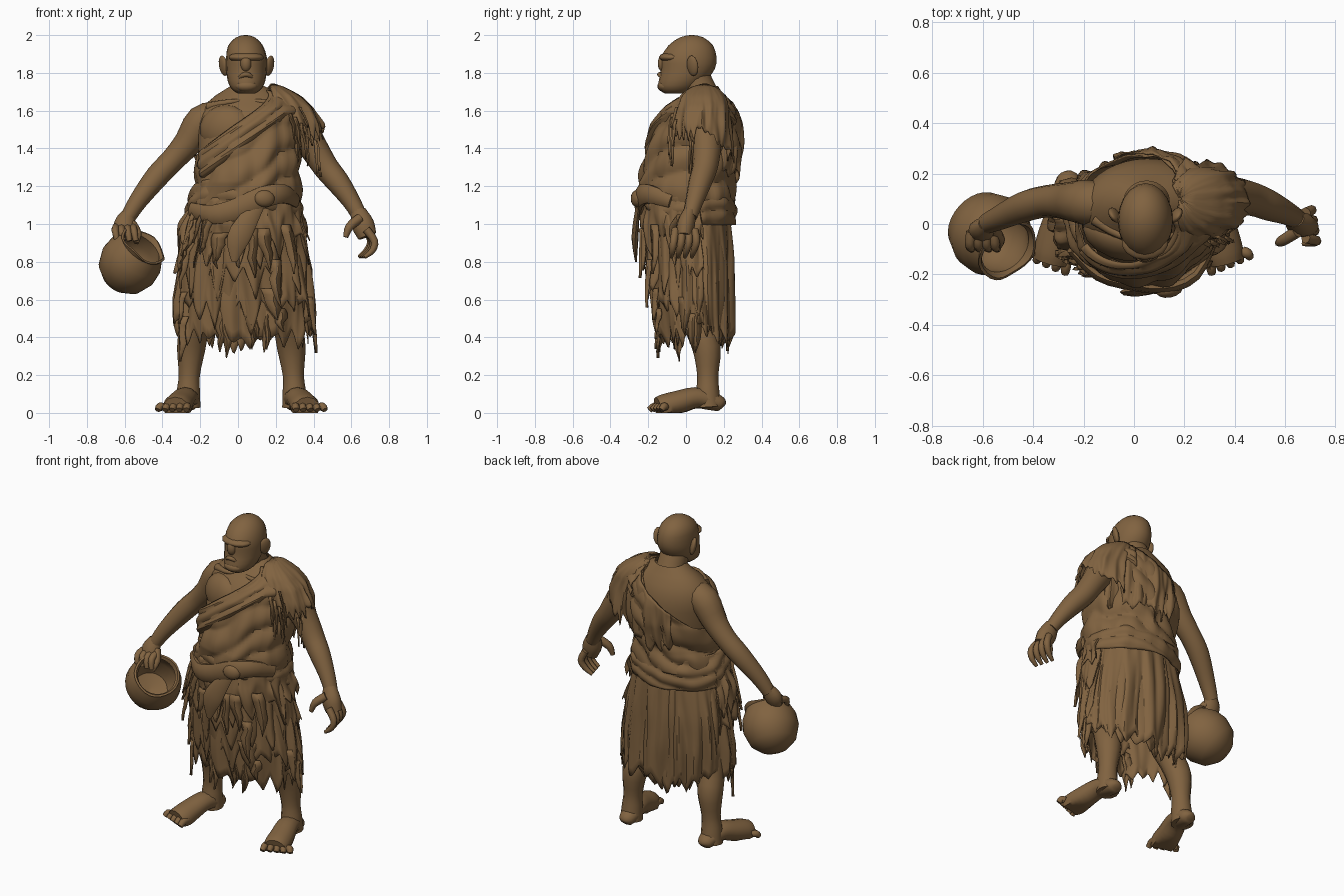
import bpy, bmesh, math, random
from math import sin, cos, pi, tau, radians
from mathutils import Vector, noise

random.seed(4)
cube = bpy.data.objects.get("Cube")
if cube:
    bpy.data.objects.remove(cube)

brown = bpy.data.materials.new("weathered brown")
brown.use_nodes = True
tone = (0.22, 0.125, 0.052, 1)
brown.diffuse_color = tone
bsdf = brown.node_tree.nodes["Principled BSDF"]
bsdf.inputs["Base Color"].default_value = tone
bsdf.inputs["Roughness"].default_value = 0.9


def finish(name, bm, angle=35, thick=0):
    bmesh.ops.recalc_face_normals(bm, faces=bm.faces)
    mesh = bpy.data.meshes.new(name)
    bm.to_mesh(mesh)
    bm.free()
    mesh.materials.append(brown)
    ob = bpy.data.objects.new(name, mesh)
    bpy.context.collection.objects.link(ob)
    bpy.ops.object.select_all(action='DESELECT')
    ob.select_set(True)
    bpy.context.view_layer.objects.active = ob
    bpy.ops.object.shade_smooth_by_angle(angle=radians(angle))
    if thick:
        mod = ob.modifiers.new("cloth thickness", 'SOLIDIFY')
        mod.thickness = thick
    return ob


def skin(bm, rows, wrap=True, caps=False):
    """Join rows of points with quads."""
    grid = [[bm.verts.new(p) for p in row] for row in rows]
    n = len(grid[0])
    for a, b in zip(grid, grid[1:]):
        for i in range(n if wrap else n - 1):
            j = (i + 1) % n
            bm.faces.new((a[i], a[j], b[j], b[i]))
    if caps:
        bm.faces.new(grid[0])
        bm.faces.new(grid[-1])


def spline(pts, steps):
    """Smooth curve through tuples of any length."""
    out = []
    for i in range(len(pts) - 1):
        quad = [pts[max(0, min(len(pts) - 1, i + k))] for k in (-1, 0, 1, 2)]
        for s in range(steps):
            t = s / steps
            out.append([b + t / 2 * (c - a + t * (2*a - 5*b + 4*c - d + t * (3*(b - c) + d - a)))
                        for a, b, c, d in zip(*quad)])
    return out + [list(pts[-1])]


def tube(bm, pts, ref='Y', flat=1, sides=12, steps=3):
    """Tapered limb through (x, y, z, radius) points."""
    path = spline(pts, steps)
    up = Vector((0, ref == 'Y', ref == 'Z'))
    rows = []
    for i, p in enumerate(path):
        d = Vector(path[min(i + 1, len(path) - 1)][:3]) - Vector(path[max(i - 1, 0)][:3])
        side = d.cross(up).normalized()
        high = side.cross(d).normalized()
        rows.append([Vector(p[:3]) + p[3] * (side * cos(tau * k / sides) + high * flat * sin(tau * k / sides))
                     for k in range(sides)])
    for row in rows:
        for v in row:
            v.z = max(v.z, 0)
    skin(bm, rows, caps=True)


def limb(name, *paths, **kw):
    bm = bmesh.new()
    for pts in paths:
        tube(bm, pts, **kw)
    return finish(name, bm, 50)


def blob(name, loc, size, tilt=0):
    bm = bmesh.new()
    bmesh.ops.create_uvsphere(bm, u_segments=14, v_segments=9, radius=1)
    ob = finish(name, bm, 60)
    ob.location, ob.scale, ob.rotation_euler.z = loc, size, tilt
    return ob


def section(rings, z):
    """Ellipse (z, cx, cy, rx, ry) at a height."""
    if z >= rings[0][0]:
        return rings[0]
    for a, b in zip(rings, rings[1:]):
        if z >= b[0]:
            f = (a[0] - z) / (a[0] - b[0])
            return [p + f * (q - p) for p, q in zip(a, b)]
    return rings[-1]


def on_body(rings, a, z, off=0):
    _, cx, cy, rx, ry = section(rings, z)
    return Vector((cx + (rx + off) * cos(a), cy + (ry + off) * sin(a), z))


def shell(name, rings, top, bot, fold, span=(0, 360), cols=160, rows=14, thick=0.006):
    """Cloth lying on a body between two edges given by angle."""
    full = span == (0, 360)
    angles = [radians(span[0] + (span[1] - span[0]) * i / (cols if full else cols - 1)) for i in range(cols)]
    grid = [[on_body(rings, a, top(a) + (bot(a) - top(a)) * r / rows, fold(a, r / rows)) for a in angles]
            for r in range(rows + 1)]
    bm = bmesh.new()
    skin(bm, grid, wrap=full)
    return finish(name, bm, 32, thick)


def ragged(base, depth, teeth=18):
    """Torn hem: random pointed teeth below a base height."""
    size = [random.uniform(0.1, 1) for _ in range(teeth)]
    def hem(a):
        u = (a / tau * teeth + .25 * sin(3 * a)) % teeth
        return base(a) - depth * size[int(u)] * (1 - abs(2 * (u % 1) - 1))
    return hem


def crumple(a, t, k, seed):
    return noise.noise(Vector((k * cos(a), k * sin(a), 1.6 * t + seed)))


def pleats(off, amp, k):
    """Irregular hanging folds, k sets how narrow they are."""
    seed = random.uniform(0, 50)
    return lambda a, t: off + amp * (0.4 + t) * (2 * crumple(a, t, k, seed) + .7 * crumple(a, t, 2 * k, seed))


# Torso, neck and head
TORSO = [(1.73, .05, .09, .09, .08), (1.68, .06, .09, .18, .11), (1.62, .055, .075, .245, .165),
         (1.53, .05, .06, .265, .2), (1.4, .05, .04, .26, .22), (1.22, .045, .0, .25, .225),
         (1.05, .035, .01, .265, .22)]
level = lambda z: (lambda a: z)
shell("torso", TORSO, level(1.73), level(1.05), lambda a, t: 0.006 * sin(2 * a) * t, cols=40, thick=0)
limb("neck", [(.05, .1, 1.6, .12), (.048, .08, 1.69, .09), (.045, .04, 1.78, .085)], sides=16)

HEAD = [(2.0, .04, .03, .008, .01), (1.988, .04, .03, .05, .062), (1.945, .04, .025, .092, .118),
        (1.88, .045, .015, .108, .147), (1.82, .045, .01, .108, .142), (1.76, .045, -.018, .1, .126),
        (1.715, .045, -.045, .08, .1), (1.69, .045, -.05, .045, .06)]
bm = bmesh.new()
skin(bm, [[on_body([r], tau * k / 20, r[0]) for k in range(20)] for r in spline(HEAD, 2)], caps=True)
finish("head", bm, 50)
blob("nose", (.042, -.12, 1.85), (.03, .03, .045))
blob("brow", (.043, -.07, 1.882), (.095, .073, .03))
blob("muzzle", (.043, -.095, 1.775), (.06, .045, .035))
limb("moustache", [(-.0, -.115, 1.765, .007), (.02, -.133, 1.785, .012), (.042, -.14, 1.792, .013),
                   (.064, -.133, 1.785, .012), (.085, -.115, 1.765, .007)], ref='Z', sides=8)
blob("chin", (.045, -.11, 1.73), (.06, .042, .032))
for side, word in ((-1, "right"), (1, "left")):
    ear = blob(word + "_ear", (.045 + side * .122, .035, 1.838), (.018, .034, .055), side * -.6)
    ear.rotation_euler.y = side * .2
    limb(word + "_collarbone", [(.045 + side * .03, -.035, 1.65, .012), (.045 + side * .1, -.045, 1.645, .014),
                                (.045 + side * .2, .02, 1.62, .025)], ref='Z', sides=8)
blob("right_chest", (-.06, -.05, 1.5), (.15, .09, .13), -.35)

# Arms, hands and fingers
limb("right_arm", [(-.1, .08, 1.57, .08), (-.19, .085, 1.54, .09), (-.265, .09, 1.43, .075),
                   (-.345, .09, 1.34, .064), (-.43, .07, 1.25, .062), (-.53, .025, 1.12, .049), (-.585, .0, 1.03, .04)])
limb("right_hand", [(-.58, .0, 1.05, .04), (-.6, -.02, 1.0, .056), (-.6, -.04, .95, .05)], flat=.75)
limb("right_fingers", *[[(-.645 + .03 * i, -.03, .985, .02), (-.65 + .033 * i, -.085, .965, .02),
                         (-.64 + .033 * i, -.1, .91, .014)] for i in range(4)], ref='Z', sides=8)
limb("right_thumb", [(-.56, -.02, 1.0, .024), (-.53, -.06, .95, .02), (-.54, -.09, .9, .014)], sides=8)
limb("left_arm", [(.22, .09, 1.59, .085), (.31, .1, 1.53, .095), (.395, .11, 1.41, .077),
                  (.465, .1, 1.3, .068), (.53, .075, 1.22, .062), (.6, .045, 1.12, .048), (.645, .02, 1.04, .04)])
limb("left_hand", [(.635, .02, 1.07, .041), (.66, .0, 1.0, .06), (.685, -.01, .935, .05)], flat=.8)
limb("left_fingers", *[[(.68, -.055 + .033 * i, .97, .022), (.722 - .006 * i, -.065 + .04 * i, .91, .02),
                        (.712 - .01 * i, -.072 + .038 * i, .86, .017), (.67 - .01 * i, -.078 + .036 * i, .825, .01)]
                       for i in range(4)], sides=8)
limb("left_thumb", [(.645, -.03, 1.03, .026), (.59, -.065, .985, .023), (.57, -.075, .93, .013)], sides=8)

# Legs and feet
for s, word, shift in ((1, "left", .015), (-1, "right", .02)):
    X = lambda x: s * x + shift
    limb(word + "_leg", [(X(.17), .03, .85, .13), (X(.22), .04, .6, .105), (X(.25), .07, .46, .08),
                         (X(.268), .11, .34, .075), (X(.278), .115, .2, .056), (X(.283), .115, .11, .062),
                         (X(.285), .12, .03, .066)])
    limb(word + "_foot", [(X(.28), .2, .035, .02), (X(.28), .185, .045, .045), (X(.283), .13, .065, .06),
                          (X(.3), .05, .08, .066), (X(.325), -.04, .055, .074), (X(.34), -.11, .034, .078),
                          (X(.35), -.15, .025, .07)], ref='Z', flat=.85)
    limb(word + "_toes", *[[(X(.285 + .033 * i), -.11, .03, .021), (X(.29 + .036 * i), -.165 + .012 * i, .034, .021),
                            (X(.293 + .038 * i), -.195 + .016 * i, .015, .016)] for i in range(5)], ref='Z', sides=8)

# Diagonal drape with folds that follow its upper edge
slant = lambda a: min(1.7, 1.37 + (.05 + .28 * cos(a) + .22) * .72)
def diagonal_fold(a, t):
    depth = t * (slant(a) - 1.1)
    return .014 + .02 * abs(sin(20 * depth + 1.5 * crumple(a, t, 1.5, 3))) + .02 * crumple(a, t, 4, 7)
shell("chest_drape", TORSO, slant, level(1.1), diagonal_fold, cols=90, rows=40)
shell("shoulder_band", TORSO, lambda a: slant(a) + .01, lambda a: slant(a) - .15,
      lambda a, t: .036 + .014 * abs(sin(8 * t + a)) - .03 * abs(2 * t - 1) ** 4, (-150, 60), cols=60)

# Ragged cape over the left shoulder, with a long fall at the back
CAPE = [(1.745, .18, .1, .008, .008), (1.725, .19, .095, .06, .07), (1.68, .225, .09, .11, .12),
        (1.62, .26, .09, .14, .14), (1.53, .29, .085, .15, .145), (1.4, .305, .09, .155, .145), (1.2, .29, .1, .16, .15)]
cape_hem = ragged(lambda a: 1.52 - .13 * max(0, sin(a)) - .03 * max(0, -sin(a)), .08, 26)
shell("shoulder_cape", CAPE, level(1.745), cape_hem, lambda a, t: .035 * t * crumple(a, t, 4, 9), (-110, 130), cols=120)
shell("back_fall", TORSO, lambda a: slant(a) + .01, ragged(lambda a: 1.29, .08, 28),
      pleats(.032, .014, 6), (20, 116), cols=80)

# Skirt layers, longest underneath
SKIRT = [(1.15, .035, .01, .25, .2), (1.0, .03, .015, .285, .215), (.8, .03, .03, .33, .215),
         (.6, .035, .035, .355, .212), (.4, .04, .04, .35, .2), (.25, .04, .04, .34, .19)]
shell("under_skirt", SKIRT, level(1.15), ragged(lambda a: .46 - .06 * abs(sin(a)) ** 3, .13, 24),
      pleats(-.012, .014, 4), cols=180)
shell("long_back_skirt", SKIRT, level(1.12), ragged(lambda a: .49 - .05 * sin(a), .13, 22),
      pleats(.004, .016, 5), (-20, 200), cols=120)
for i, hem in enumerate((.6, .78, .95)):
    shell("front_skirt_layer_" + "abc"[i], SKIRT, level(1.14), ragged(level(hem), .2, 20 + i),
          pleats(.006 + .016 * i, .016, 4), (-195, 15), cols=150)

# Loose torn strips hanging over cloth
def strips(name, rings, count, span, tops, length, off, width=.09):
    bm = bmesh.new()
    for _ in range(count):
        a, z = radians(random.uniform(*span)), random.uniform(*tops)
        w, drop = width * random.uniform(.6, 1.4), length * random.uniform(.6, 1.2)
        rows = []
        for r in range(6):
            t, sway = r / 5, random.uniform(-.03, .03)
            half = w * (1 - t ** 2) * random.uniform(.6, 1) + .006
            rows.append([on_body(rings, a + sway + k * half, z - drop * t,
                                 off + .02 * t + .012 * (k == 0)) for k in (-1, 0, 1)])
        skin(bm, rows, wrap=False)
    finish(name, bm, 30, .006)


strips("front_skirt_strips", SKIRT, 7, (-170, -10), (.8, 1.0), .26, .04, .14)
strips("low_skirt_strips", SKIRT, 7, (-190, 10), (.5, .66), .2, .004, .15)
strips("centre_tatters", SKIRT, 6, (-115, -65), (.5, .56), .22, -.02)
strips("side_waist_strips", SKIRT, 8, (-150, -120), (1.0, 1.08), .24, .045)
strips("shoulder_strips", CAPE, 9, (-105, -60), (1.5, 1.62), .18, .012)
strips("sleeve_strips", CAPE, 4, (-45, -15), (1.4, 1.46), .2, -.03)

# Twisted waist sash and its knot
sash_mid = lambda a: 1.115 - .03 * sin(a) - .01 * cos(2 * a)
shell("waist_sash", SKIRT, lambda a: sash_mid(a) + .1, lambda a: sash_mid(a) - .1,
      lambda a, t: .014 + .022 * sin(pi * t) + .014 * abs(sin(8 * t + 1.6 * sin(a * 2))) + .015 * crumple(a, t, 4, 5),
      cols=80, rows=18)
limb("sash_swag", [(-.25, -.1, 1.08, .018), (-.14, -.2, 1.05, .026), (.0, -.235, 1.08, .03), (.13, -.245, 1.14, .03),
                   (.24, -.2, 1.16, .026), (.31, -.08, 1.12, .018)], ref='Z', flat=2, sides=10)
blob("sash_knot", (.14, -.26, 1.135), (.055, .032, .045), .2)
limb("knot_tail", [(.12, -.25, 1.12, .03), (.06, -.262, 1.03, .05), (.0, -.27, .92, .06), (-.02, -.265, .8, .015)],
     flat=.3, sides=8)

# Tilted clay pot with a hollow inside
bm = bmesh.new()
profile = [(.01, -.165), (.08, -.148), (.135, -.1), (.163, -.02), (.158, .05), (.134, .1), (.126, .115),
           (.134, .13), (.122, .133), (.11, .112), (.14, .04), (.14, -.03), (.1, -.11), (.01, -.135)]
skin(bm, [[(r * cos(tau * k / 28), r * sin(tau * k / 28), z + (.008 * sin(k * .9) if z > .12 else 0))
           for k in range(28)] for r, z in profile], caps=True)
pot = finish("pot", bm, 45)
pot.location = (-.57, -.04, .795)
pot.rotation_euler = Vector((.5, -.45, .65)).to_track_quat('Z', 'Y').to_euler()
